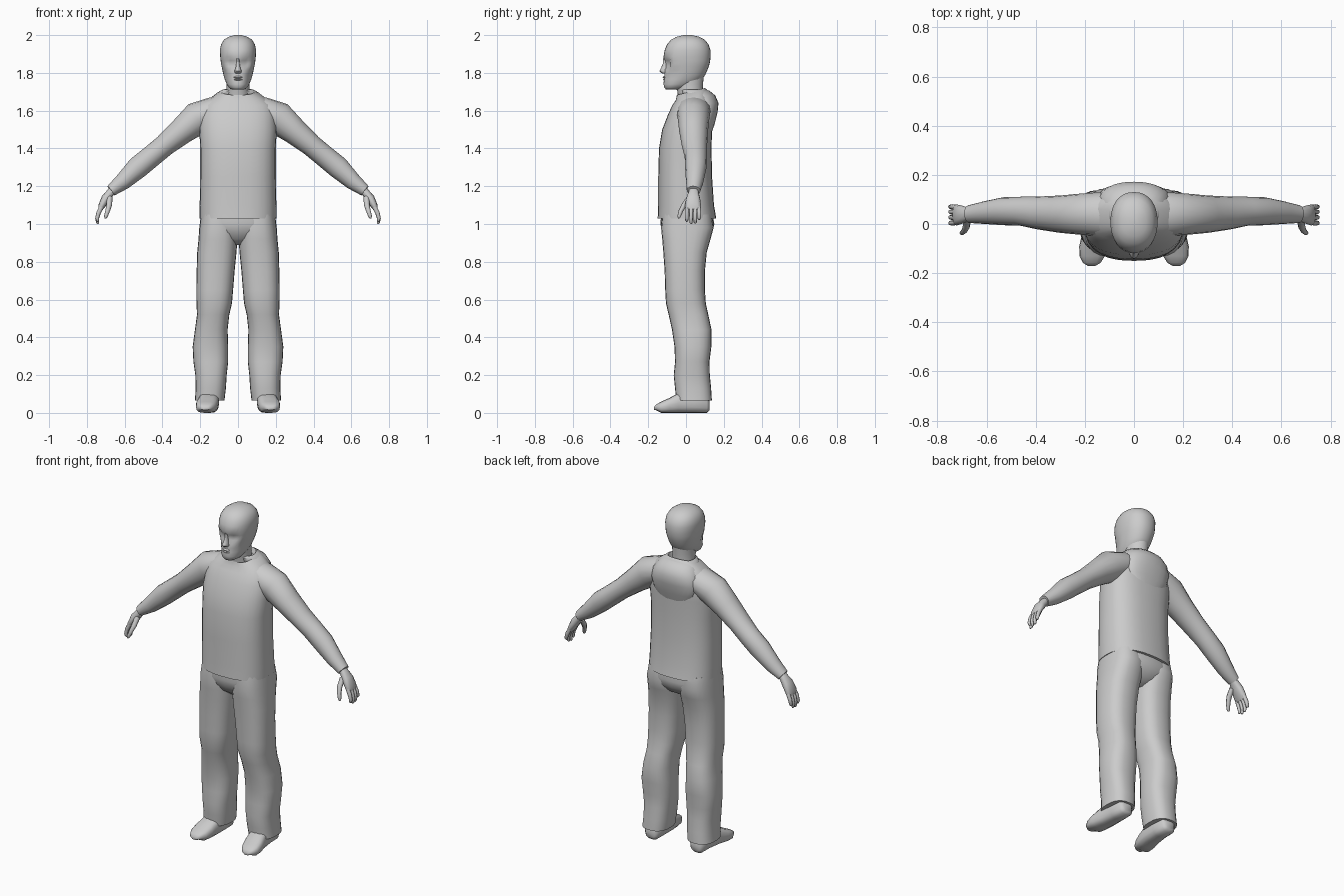
import bpy, bmesh, math
from mathutils import Vector

mat = bpy.data.materials.new("plain grey")
mat.diffuse_color = (0.6, 0.6, 0.6, 1)


def ring(c, u, v, ru, rv, n, e=2.0):
    """Superellipse of n points around c in the plane u, v."""
    pts = []
    for i in range(n):
        a = 2 * math.pi * i / n
        ca, sa = math.cos(a), math.sin(a)
        pu = math.copysign(abs(ca) ** (2 / e), ca) * ru
        pv = math.copysign(abs(sa) ** (2 / e), sa) * rv
        pts.append(Vector(c) + Vector(u) * pu + Vector(v) * pv)
    return pts


def loft(name, rings, mirror=False, angle=50):
    """Skin a list of rings, cap both ends."""
    bm = bmesh.new()
    vs = [[bm.verts.new(p) for p in r] for r in rings]
    n = len(vs[0])
    for a, b in zip(vs, vs[1:]):
        for i in range(n):
            j = (i + 1) % n
            bm.faces.new((a[i], a[j], b[j], b[i]))
    bm.faces.new(vs[0])
    bm.faces.new(vs[-1])
    bmesh.ops.recalc_face_normals(bm, faces=bm.faces)
    me = bpy.data.meshes.new(name)
    bm.to_mesh(me)
    bm.free()
    me.materials.append(mat)
    ob = bpy.data.objects.new(name, me)
    bpy.context.collection.objects.link(ob)
    bpy.ops.object.select_all(action='DESELECT')
    ob.select_set(True)
    bpy.context.view_layer.objects.active = ob
    bpy.ops.object.shade_smooth_by_angle(angle=math.radians(angle))
    if mirror:
        ob.modifiers.new("mirror", 'MIRROR').use_mirror_merge = False
    return ob


def stack(rows, n=24, e=2.3):
    """Level rings from rows of z, x0, x1, y0, y1 and optional slope along y."""
    out = []
    for z, x0, x1, y0, y1, *s in rows:
        c = ((x0 + x1) / 2, (y0 + y1) / 2, z)
        r = ring(c, (1, 0, 0), (0, 1, 0), (x1 - x0) / 2, (y1 - y0) / 2, n, e)
        for p in r:
            p.z += (s[0] if s else 0) * p.y
        out.append(r)
    return out


def centred(rows, **k):
    return stack([(r[0], -r[1], r[1], *r[2:]) for r in rows], **k)


def tube(rows, n=16, e=2.0):
    """Rings square to a path; rows of x, y, z, width along y, thickness."""
    pts = [Vector(r[:3]) for r in rows]
    out = []
    for i, r in enumerate(rows):
        t = (pts[min(i + 1, len(pts) - 1)] - pts[max(i - 1, 0)]).normalized()
        u = Vector((0, 1, 0))
        u = (u - t * u.dot(t)).normalized()
        out.append(ring(pts[i], u, t.cross(u), r[3], r[4], n, e))
    return out


# Sweater body, with a collar that dips at the front
loft("sweater_body", centred([
    (1.03, .203, -.150, .160), (1.10, .203, -.147, .148),
    (1.25, .200, -.147, .138), (1.40, .200, -.143, .135),
    (1.50, .205, -.126, .138), (1.58, .200, -.095, .140),
    (1.63, .185, -.072, .135), (1.66, .150, -.055, .125, .1),
    (1.685, .110, -.050, .115, .2), (1.695, .085, -.048, .100, .25),
    (1.67, .070, -.040, .090, .25)], n=28, e=2.5))

# Hood lying on the upper back
loft("hood", centred([
    (1.45, .080, .080, .125), (1.53, .135, .050, .152),
    (1.59, .150, .030, .167), (1.64, .142, .000, .172),
    (1.68, .120, -.020, .155), (1.705, .095, -.030, .125),
    (1.712, .078, -.025, .100), (1.68, .065, -.020, .090)]))

# Sleeves
loft("sleeve", tube([
    (.06, .04, 1.615, .080, .060), (.125, .04, 1.60, .090, .074),
    (.215, .04, 1.56, .084, .088), (.30, .04, 1.49, .076, .070),
    (.39, .045, 1.415, .067, .058), (.46, .052, 1.357, .059, .058),
    (.53, .052, 1.30, .057, .059), (.61, .046, 1.224, .046, .045),
    (.672, .04, 1.176, .036, .031)]), mirror=True)

# Hands
loft("palm", tube([
    (.645, .04, 1.195, .024, .020), (.675, .04, 1.167, .027, .021),
    (.700, .038, 1.135, .037, .024), (.722, .037, 1.095, .043, .018),
    (.730, .037, 1.075, .038, .011)], n=12, e=2.4), mirror=True)
for i, (y, tip) in enumerate([(.004, 1.012), (.027, 1.0), (.049, 1.003), (.070, 1.022)]):
    loft(f"finger_{i + 1}", tube([
        (.718, .037 + (y - .037) * .9, 1.10, .011, .012), (.738, y, 1.06, .0105, .012),
        (.746, y, 1.03, .0095, .010), (.743, y, tip + .006, .008, .008),
        (.742, y, tip, .003, .003)], n=8), mirror=True)
loft("thumb", tube([
    (.680, .020, 1.140, .015, .016), (.682, -.010, 1.100, .014, .015),
    (.690, -.027, 1.070, .012, .012), (.700, -.037, 1.040, .009, .010),
    (.703, -.039, 1.030, .004, .004)], n=8), mirror=True)

# Trousers: hips and two legs
loft("hips", centred([
    (1.06, .190, -.130, .140), (1.00, .200, -.136, .150),
    (.96, .185, -.124, .140), (.92, .110, -.100, .110),
    (.89, .040, -.060, .060)], e=2.5))
loft("trouser_leg", stack([
    (1.05, .004, .196, -.125, .135), (.98, .002, .205, -.132, .146),
    (.92, .003, .209, -.126, .130), (.85, .008, .216, -.120, .110),
    (.75, .018, .219, -.113, .100), (.65, .026, .221, -.110, .100),
    (.58, .032, .220, -.106, .105), (.52, .046, .217, -.092, .118),
    (.44, .055, .228, -.074, .135), (.35, .052, .240, -.061, .134),
    (.27, .052, .236, -.058, .124), (.20, .060, .226, -.065, .126),
    (.13, .064, .224, -.058, .133), (.065, .072, .228, -.052, .137)], e=2.5), mirror=True)

# Shoes: rings along y with a flat sole
shoe = []
for y, x, w, h in [(.125, .150, .028, .060), (.11, .150, .045, .10), (.04, .150, .050, .12),
                   (-.04, .156, .055, .105), (-.09, .165, .058, .078),
                   (-.13, .170, .052, .060), (-.158, .172, .036, .045), (-.17, .172, .016, .030)]:
    low = .014 if y < -.15 or y > .12 else .0
    shoe.append(ring((x, y, (h + low) / 2), (1, 0, 0), (0, 0, 1), w, (h - low) / 2, 16, 2.8))
loft("shoe", shoe, mirror=True)

# Neck
loft("neck", centred([(1.62, .070, -.040, .090), (1.70, .062, -.045, .088),
                      (1.74, .060, -.060, .090), (1.79, .062, -.060, .095)], e=2))

# Head, with the eye sockets pressed in
head = centred([
    (1.712, .032, -.106, -.030), (1.722, .048, -.115, .010), (1.74, .060, -.119, .050),
    (1.765, .070, -.117, .085), (1.79, .077, -.114, .102), (1.815, .083, -.114, .113),
    (1.835, .087, -.114, .121), (1.85, .090, -.113, .125), (1.865, .092, -.116, .128),
    (1.885, .094, -.119, .130), (1.92, .096, -.113, .130), (1.95, .090, -.101, .120),
    (1.975, .075, -.080, .100), (1.991, .050, -.050, .070), (2.0, .018, -.012, .032)], n=32, e=2.2)
for r in head:
    for p in r:
        if p.y < -.05 and .015 < abs(p.x) < .06 and 1.83 < p.z < 1.87:
            p.y += .012
        if p.y < -.04 and abs(p.x) > .04 and 1.75 < p.z < 1.82:
            p.x *= .94
loft("head", head)

# Nose and lips
loft("nose", centred([(1.875, .009, -.121, -.09), (1.85, .009, -.122, -.09),
                      (1.825, .013, -.133, -.09), (1.810, .019, -.141, -.09),
                      (1.800, .017, -.133, -.09), (1.796, .010, -.120, -.09)], n=12, e=2))
for name, z, y in (("upper_lip", 1.776, -.124), ("lower_lip", 1.764, -.122)):
    loft(name, centred([(z - .007, .014, y + .006, -.09), (z, .026, y, -.09),
                        (z + .007, .016, y + .006, -.09)], n=12, e=2))
